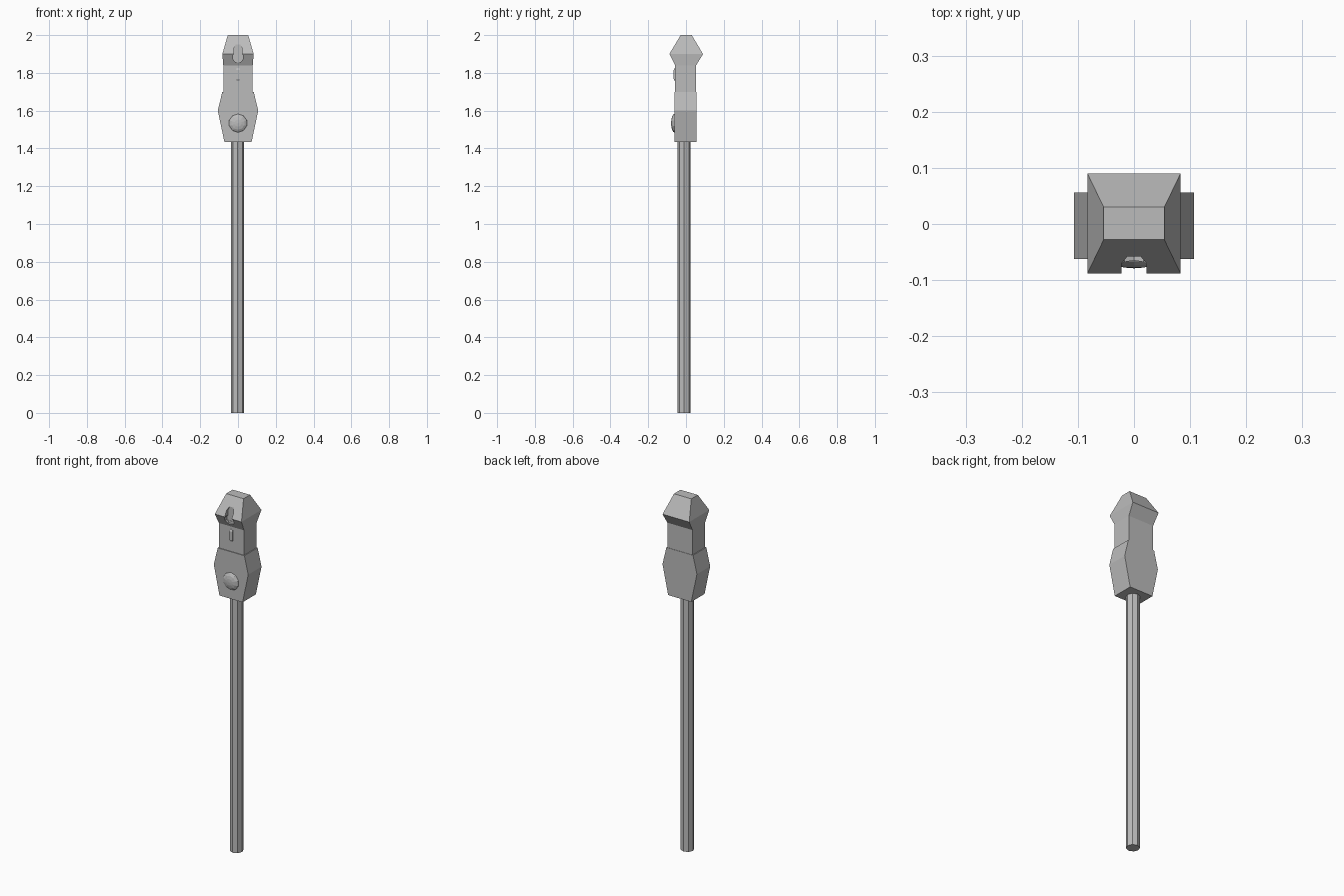
import bpy, bmesh, math
from mathutils import Matrix

cube = bpy.data.objects.get("Cube")
if cube:
    bpy.data.objects.remove(cube, do_unlink=True)

GREY = (0.5, 0.5, 0.5, 1)
mat = bpy.data.materials.new("plain grey")
mat.use_nodes = True
mat.diffuse_color = GREY
mat.node_tree.nodes["Principled BSDF"].inputs["Base Color"].default_value = GREY


def finish(name, bm):
    bmesh.ops.recalc_face_normals(bm, faces=bm.faces)
    mesh = bpy.data.meshes.new(name)
    bm.to_mesh(mesh)
    bm.free()
    mesh.materials.append(mat)
    obj = bpy.data.objects.new(name, mesh)
    bpy.context.collection.objects.link(obj)
    return obj


def loft(name, sections):
    """Stack rectangles given as (z, half width, front y, back y)."""
    bm = bmesh.new()
    rings = [[bm.verts.new(p) for p in ((-w, f, z), (w, f, z), (w, b, z), (-w, b, z))]
             for z, w, f, b in sections]
    for low, high in zip(rings, rings[1:]):
        for i in range(4):
            j = (i + 1) % 4
            bm.faces.new((low[i], low[j], high[j], high[i]))
    bm.faces.new(rings[0])
    bm.faces.new(rings[-1])
    return finish(name, bm)


def cut(obj, cutter):
    cutter.hide_render = True
    cutter.hide_set(True)
    mod = obj.modifiers.new("cut", "BOOLEAN")
    mod.operation = "DIFFERENCE"
    mod.solver = "EXACT"
    mod.object = cutter


# Eight-sided shaft
bm = bmesh.new()
bmesh.ops.create_cone(bm, cap_ends=True, segments=8, radius1=0.035, radius2=0.035,
                      depth=1.45, matrix=Matrix.Translation((-0.002, -0.01, 0.725)))
finish("shaft", bm)

# Waisted handle block, neck and flared head
loft("lower_body", [(1.435, 0.072, -0.062, 0.056), (1.6, 0.107, -0.062, 0.056),
                    (1.7, 0.083, -0.062, 0.056)])
loft("neck", [(1.69, 0.078, -0.058, 0.054), (1.845, 0.078, -0.058, 0.054)])
head = loft("head", [(1.84, 0.078, -0.058, 0.054), (1.9, 0.083, -0.088, 0.09),
                     (2.0, 0.054, -0.028, 0.03)])

# Keyhole notch through the front lip of the head
cut(head, loft("notch_slot_cutter", [(1.87, 0.022, -0.12, -0.056),
                                     (1.93, 0.022, -0.12, -0.056),
                                     (1.95, 0.012, -0.12, -0.056)]))
bm = bmesh.new()
bmesh.ops.create_cone(bm, cap_ends=True, segments=10, radius1=0.029, radius2=0.029, depth=0.064,
                      matrix=Matrix.Translation((0, -0.089, 1.883)) @ Matrix.Rotation(math.pi / 2, 4, "X"))
cut(head, finish("notch_round_cutter", bm))

# Faceted round button, a flattened ball sunk into the front
bm = bmesh.new()
bmesh.ops.create_uvsphere(bm, u_segments=10, v_segments=8, radius=0.05)
bm.transform(Matrix.Translation((0, -0.06, 1.534)) @ Matrix.Diagonal((1, 0.38, 1, 1))
             @ Matrix.Rotation(math.pi / 2, 4, "X"))
finish("button", bm)

# Slim raised tab on the neck
loft("neck_tab", [(1.757, 0.007, -0.06, -0.05), (1.768, 0.01, -0.065, -0.05),
                  (1.815, 0.01, -0.065, -0.05), (1.825, 0.007, -0.06, -0.05)])
